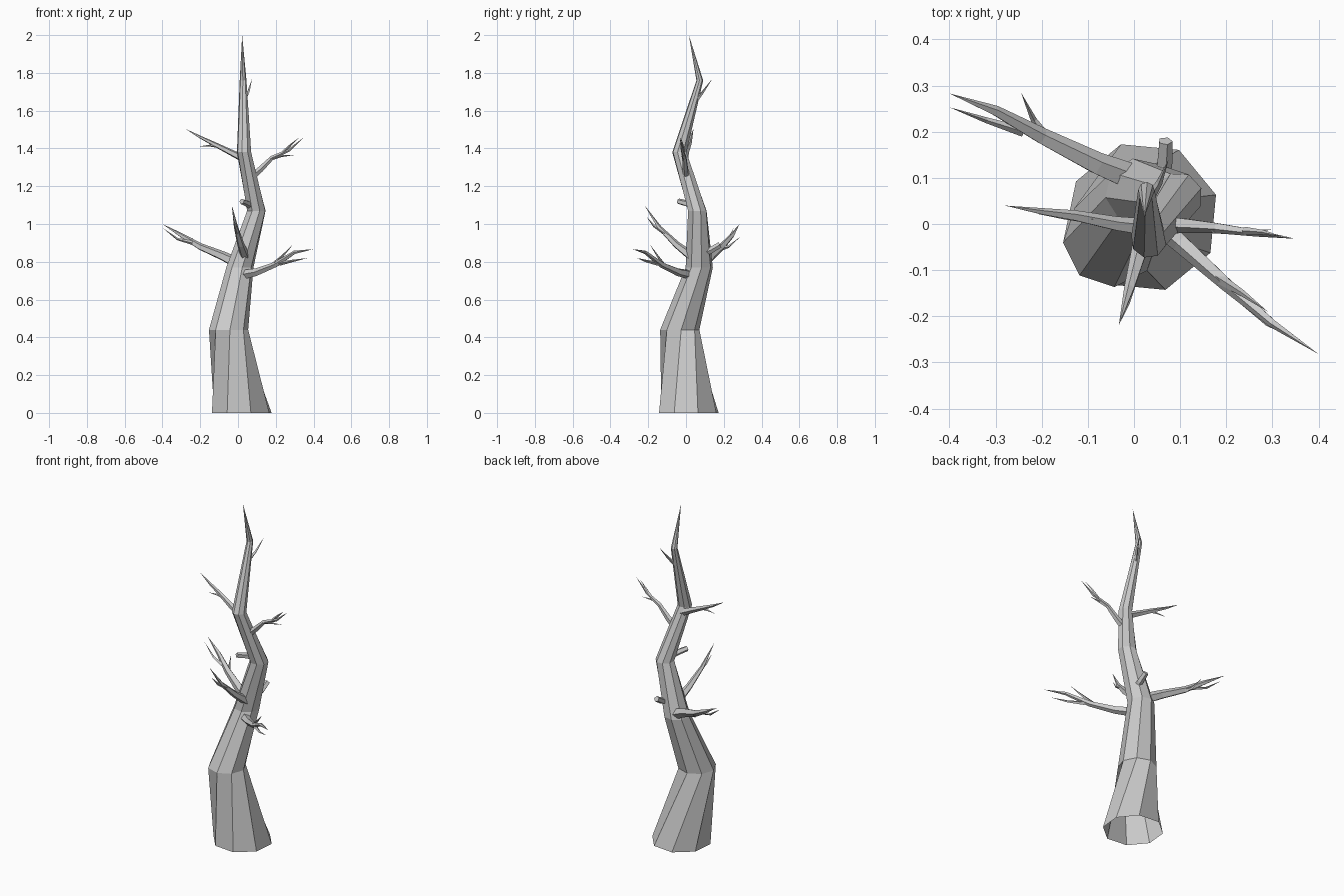
import bpy, bmesh, math
from mathutils import Vector

if "Cube" in bpy.data.objects:
    bpy.data.objects.remove(bpy.data.objects["Cube"], do_unlink=True)

bark = bpy.data.materials.new("grey_bark")
bark.use_nodes = True
bark.diffuse_color = (0.6, 0.6, 0.6, 1)
bark.node_tree.nodes["Principled BSDF"].inputs["Base Color"].default_value = (0.6, 0.6, 0.6, 1)


def finish(name, bm):
    """Turn a bmesh into a flat shaded object with the bark material."""
    mesh = bpy.data.meshes.new(name)
    bm.normal_update()
    bm.to_mesh(mesh)
    bm.free()
    mesh.materials.append(bark)
    bpy.context.collection.objects.link(bpy.data.objects.new(name, mesh))


def skin(bm, rings, tip=None, cap=False):
    """Join consecutive rings, then close the end with a point or a flat cap."""
    count = len(rings[0])
    for low, high in zip(rings, rings[1:]):
        for i in range(count):
            j = (i + 1) % count
            bm.faces.new((low[i], low[j], high[j], high[i]))
    last = rings[-1]
    if tip is not None:
        point = bm.verts.new(tip)
        for i in range(count):
            bm.faces.new((last[i], last[(i + 1) % count], point))
    elif cap:
        bm.faces.new(last)


def ring(bm, centre, radius, across, up, sides, turn=0.0):
    verts = []
    for i in range(sides):
        angle = turn + math.tau * i / sides
        offset = across * math.cos(angle) + up * math.sin(angle)
        verts.append(bm.verts.new(centre + offset * radius))
    return verts


def trunk(name, sections, tip, sides=8):
    """Crooked, twisting trunk from level rings: x, y, z, radius, turn in degrees."""
    bm = bmesh.new()
    across, depth = Vector((1, 0, 0)), Vector((0, 1, 0))
    rings = [ring(bm, Vector((x, y, z)), r, across, depth, sides, math.radians(turn))
             for x, y, z, r, turn in sections]
    skin(bm, rings, tip=Vector(tip))
    finish(name, bm)


def branch(name, radius, path, sides=5, stub=False):
    """Tapering limb along a path, ending in a point or in a broken flat end."""
    points = [Vector(p) for p in path]
    bm = bmesh.new()
    rings = []
    last = len(points) - 1
    for i, point in enumerate(points):
        if i == last and not stub:
            break
        along = (points[min(i + 1, last)] - points[max(i - 1, 0)]).normalized()
        across = along.orthogonal().normalized() if abs(along.z) > 0.98 else \
            along.cross(Vector((0, 0, 1))).normalized()
        up = across.cross(along)
        taper = 1 - 0.2 * i / last if stub else 1 - 0.85 * i / last
        rings.append(ring(bm, point, radius * taper, across, -up, sides))
    skin(bm, rings, tip=None if stub else points[-1], cap=stub)
    finish(name, bm)


# Trunk
trunk("trunk", [
    (0.02, 0.015, 0, 0.165, 17),
    (-0.05, -0.033, 0.44, 0.104, 49),
    (0.01, 0.07, 0.77, 0.073, 55),
    (0.097, 0.06, 1.07, 0.052, 65),
    (0.032, -0.035, 1.38, 0.039, 75),
    (0.027, 0.073, 1.76, 0.018, 85),
], (0.022, 0.015, 2.0))

# Back right limb with its twigs
branch("back_limb", 0.033, [(0.02, 0.09, 0.78), (-0.08, 0.13, 0.83), (-0.2, 0.19, 0.88),
                            (-0.3, 0.245, 0.94), (-0.4, 0.283, 1.0)])
branch("back_limb_low_twig", 0.011, [(-0.24, 0.2, 0.9), (-0.32, 0.225, 0.92), (-0.4, 0.253, 0.98)], 4)
branch("back_limb_side_twig", 0.012, [(-0.19, 0.185, 0.87), (-0.217, 0.225, 0.88), (-0.245, 0.285, 0.93)], 4)

# Front left limb with its twigs
branch("front_limb", 0.027, [(0.02, 0.03, 0.73), (0.1, -0.04, 0.745), (0.2, -0.13, 0.785),
                             (0.3, -0.215, 0.85), (0.4, -0.282, 0.867)])
branch("front_limb_high_twig", 0.012, [(0.18, -0.115, 0.78), (0.235, -0.15, 0.83), (0.29, -0.19, 0.89)], 4)
branch("front_limb_low_twig", 0.011, [(0.22, -0.15, 0.79), (0.29, -0.215, 0.805), (0.37, -0.26, 0.82)], 4)

# Steep front limb
branch("steep_limb", 0.027, [(0.04, 0.04, 0.82), (0.015, -0.05, 0.89),
                             (-0.01, -0.14, 0.98), (-0.033, -0.22, 1.1)])
branch("steep_limb_twig", 0.011, [(0, -0.11, 0.95), (-0.015, -0.17, 0.99), (-0.028, -0.21, 1.04)], 4)

# Upper right limb
branch("upper_right_limb", 0.021, [(0.04, -0.01, 1.34), (-0.04, 0, 1.38), (-0.13, 0.018, 1.425),
                                   (-0.2, 0.027, 1.46), (-0.28, 0.04, 1.505)])
branch("upper_right_twig", 0.009, [(-0.09, 0.01, 1.41), (-0.15, 0.015, 1.415), (-0.21, 0.022, 1.41)], 4)

# Upper left limb
branch("upper_left_limb", 0.021, [(0.06, 0, 1.24), (0.12, -0.003, 1.29), (0.18, -0.008, 1.35),
                                  (0.27, -0.02, 1.39), (0.35, -0.032, 1.46)])
branch("upper_left_high_twig", 0.009, [(0.24, -0.015, 1.38), (0.28, -0.018, 1.42), (0.32, -0.027, 1.455)], 4)
branch("upper_left_low_twig", 0.01, [(0.17, -0.01, 1.345), (0.23, -0.018, 1.36), (0.3, -0.012, 1.365)], 4)

# Small top twig
branch("top_twig", 0.012, [(0.03, 0.05, 1.65), (0.055, 0.09, 1.7), (0.075, 0.14, 1.77)], 4)

# Broken stubs
branch("back_stub", 0.02, [(0.055, 0.07, 0.84), (0.065, 0.13, 0.86), (0.068, 0.18, 0.89)], stub=True)
branch("front_stub", 0.019, [(0.08, 0.05, 1.09), (0.045, 0, 1.11), (0.02, -0.04, 1.12)], stub=True)
